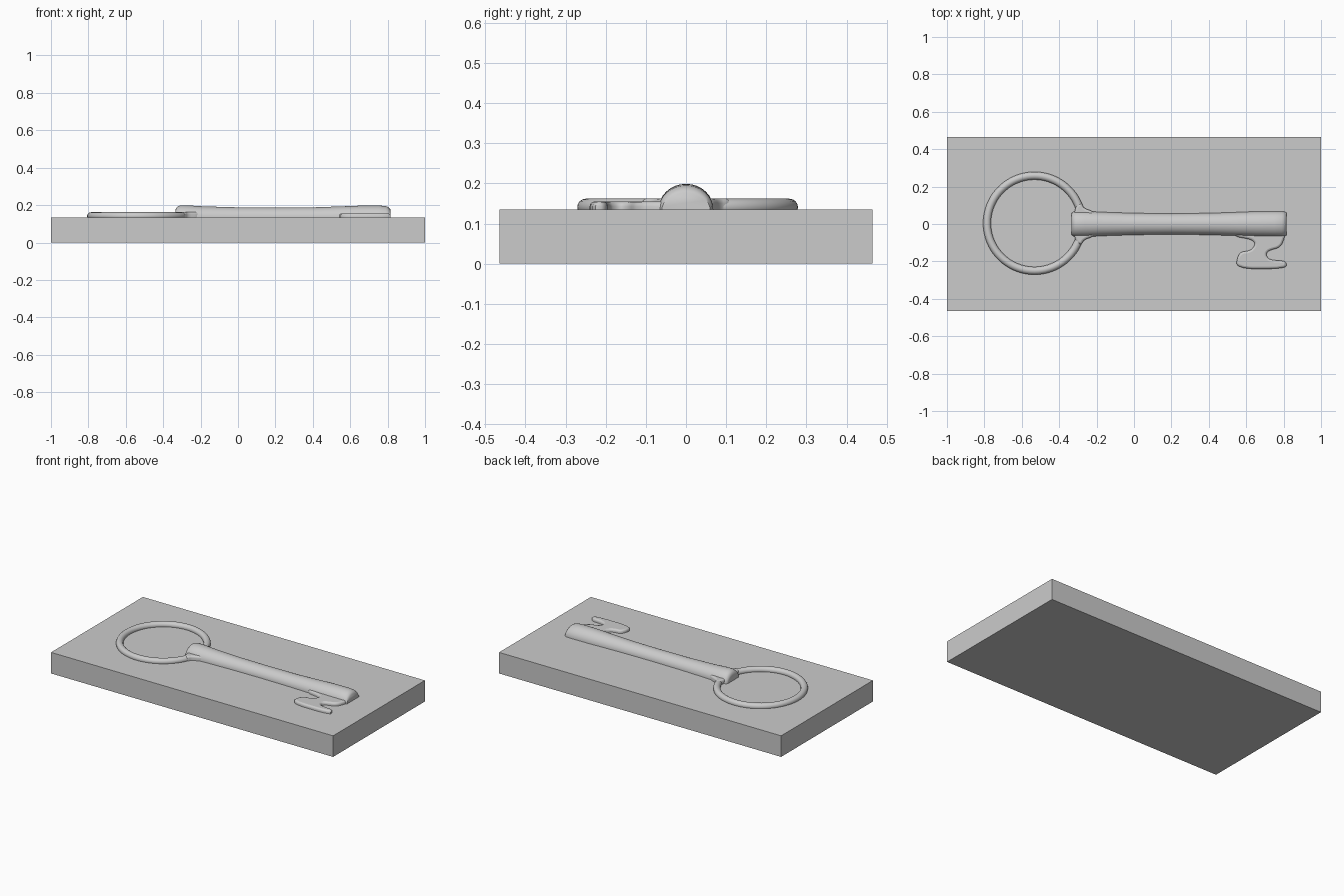
import bpy, bmesh, math

if "Cube" in bpy.data.objects:
    bpy.data.objects.remove(bpy.data.objects["Cube"])

TOP = 0.135  # top surface of the slab


def mesh_object(name, bm, smooth=True):
    bmesh.ops.recalc_face_normals(bm, faces=bm.faces)
    me = bpy.data.meshes.new(name)
    bm.to_mesh(me)
    bm.free()
    ob = bpy.data.objects.new(name, me)
    bpy.context.collection.objects.link(ob)
    if smooth:
        shade(ob)
    return ob


def shade(ob):
    bpy.ops.object.select_all(action='DESELECT')
    ob.select_set(True)
    bpy.context.view_layer.objects.active = ob
    bpy.ops.object.shade_smooth_by_angle(angle=math.radians(50))


def round_corners(pts, passes=2):
    for _ in range(passes):
        out = []
        for a, b in zip(pts, pts[1:] + pts[:1]):
            for t in (0.22, 0.78):
                out.append((a[0] + (b[0] - a[0]) * t, a[1] + (b[1] - a[1]) * t))
        pts = out
    return pts


def raised_plate(name, outline, height, bevel):
    """Flat rounded-edge relief sitting slightly sunk into the slab."""
    pts = round_corners(outline)
    cu = bpy.data.curves.new(name, 'CURVE')
    cu.dimensions = '2D'
    cu.fill_mode = 'BOTH'
    sp = cu.splines.new('POLY')
    sp.points.add(len(pts) - 1)
    for p, (x, y) in zip(sp.points, pts):
        p.co = (x, y, 0, 1)
    sp.use_cyclic_u = True
    cu.extrude = height - bevel
    cu.bevel_depth = bevel
    cu.bevel_resolution = 2
    cu.offset = -bevel
    ob = bpy.data.objects.new(name, cu)
    bpy.context.collection.objects.link(ob)
    ob.location.z = TOP
    bpy.ops.object.select_all(action='DESELECT')
    ob.select_set(True)
    bpy.context.view_layer.objects.active = ob
    bpy.ops.object.convert(target='MESH')
    shade(bpy.context.view_layer.objects.active)


# slab
bm = bmesh.new()
bmesh.ops.create_cube(bm, size=1)
bmesh.ops.scale(bm, vec=(2, 0.93, TOP), verts=bm.verts)
bmesh.ops.translate(bm, vec=(0, 0, TOP / 2), verts=bm.verts)
mesh_object("slab", bm, smooth=False)

# ring handle
bpy.ops.mesh.primitive_torus_add(major_segments=80, minor_segments=16,
                                 major_radius=0.254, minor_radius=0.021,
                                 location=(-0.532, 0.004, 0.141))
ring = bpy.context.active_object
ring.name = "ring_handle"
shade(ring)

# shaft: half-round sections (x, half width, height above slab)
sections = [(-0.335, 0.052, 0.035), (-0.332, 0.060, 0.048), (-0.322, 0.066, 0.059),
            (-0.305, 0.069, 0.064), (-0.26, 0.069, 0.063), (-0.18, 0.064, 0.058),
            (0.0, 0.058, 0.053), (0.2, 0.056, 0.052), (0.4, 0.058, 0.053),
            (0.55, 0.063, 0.058), (0.65, 0.067, 0.062), (0.75, 0.068, 0.063),
            (0.79, 0.068, 0.060), (0.806, 0.065, 0.053), (0.815, 0.060, 0.042)]
bm = bmesh.new()
loops = []
for x, w, h in sections:
    loop = [bm.verts.new((x, -w, TOP - 0.02))]
    for i in range(17):
        a = math.pi * (1 - i / 16)
        loop.append(bm.verts.new((x, w * math.cos(a), TOP + h * math.sin(a))))
    loop.append(bm.verts.new((x, w, TOP - 0.02)))
    loops.append(loop)
for l0, l1 in zip(loops, loops[1:]):
    n = len(l0)
    for i in range(n):
        j = (i + 1) % n
        bm.faces.new((l0[i], l0[j], l1[j], l1[i]))
bm.faces.new(loops[0])
bm.faces.new(loops[-1])
mesh_object("shaft", bm)

# fillets where the shaft meets the ring
for side, name in ((1, "fillet_back"), (-1, "fillet_front")):
    web = [(-0.325, 0.03), (-0.31, 0.10), (-0.283, 0.112), (-0.268, 0.085),
           (-0.215, 0.066), (-0.18, 0.03)]
    raised_plate(name, [(x, side * y) for x, y in web], 0.028, 0.012)

# key bit
raised_plate("key_bit", [(0.53, -0.03), (0.54, -0.068), (0.625, -0.082), (0.65, -0.105),
                         (0.625, -0.142), (0.56, -0.15), (0.54, -0.24), (0.815, -0.24),
                         (0.815, -0.197), (0.725, -0.192), (0.705, -0.165),
                         (0.72, -0.142), (0.785, -0.125), (0.81, -0.06), (0.80, -0.03)],
             0.020, 0.012)
